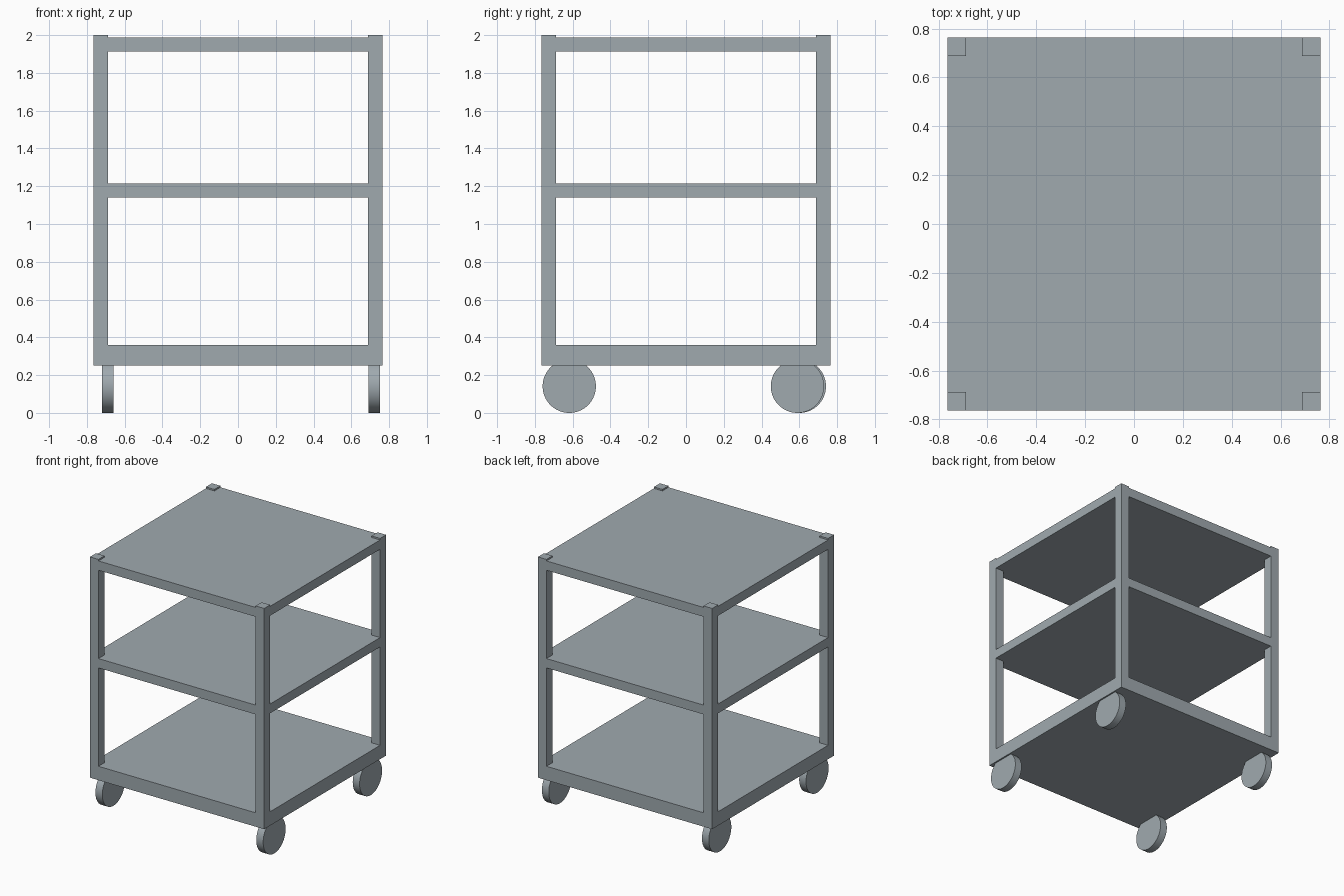
import bpy
import math

if "Cube" in bpy.data.objects:
    bpy.data.objects.remove(bpy.data.objects["Cube"])

grey = bpy.data.materials.new("steel grey")
grey.diffuse_color = (0.35, 0.40, 0.43, 1)
grey.use_nodes = True
grey.node_tree.nodes["Principled BSDF"].inputs["Base Color"].default_value = grey.diffuse_color

HALF = 0.764   # half width of the cart
POST = 0.075   # corner post thickness


def box(name, x, y, z):
    """Box from (min, max) ranges."""
    bpy.ops.mesh.primitive_cube_add(
        size=1, location=[(a + b) / 2 for a, b in (x, y, z)])
    ob = bpy.context.object
    ob.name = name
    ob.scale = [b - a for a, b in (x, y, z)]
    bpy.ops.object.transform_apply(location=False, rotation=False, scale=True)
    ob.data.materials.append(grey)


# shelves
full = (-HALF, HALF)
for name, z in (("bottom_shelf", (0.25, 0.36)),
                ("middle_shelf", (1.14, 1.214)),
                ("top_shelf", (1.914, 1.988))):
    box(name, full, full, z)

# corner posts, standing slightly proud of the top shelf
for sx, nx in ((-1, "left"), (1, "right")):
    for sy, ny in ((-1, "front"), (1, "back")):
        xr = sorted((sx * HALF, sx * (HALF - POST)))
        yr = sorted((sy * HALF, sy * (HALF - POST)))
        box(f"{ny}_{nx}_post", xr, yr, (0.25, 2.0))

# wheels, their tops tucked into the bottom shelf
R = 0.141
for name, x, y in (("front_left_wheel", -0.689, -0.618),
                   ("front_right_wheel", 0.722, -0.618),
                   ("back_left_wheel", -0.689, 0.600),
                   ("back_right_wheel", 0.722, 0.590)):
    bpy.ops.mesh.primitive_cylinder_add(
        vertices=64, radius=R, depth=0.06, location=(x, y, R),
        rotation=(0, math.pi / 2, 0))
    ob = bpy.context.object
    ob.name = name
    ob.data.materials.append(grey)
    bpy.ops.object.shade_smooth_by_angle(angle=math.radians(30))
